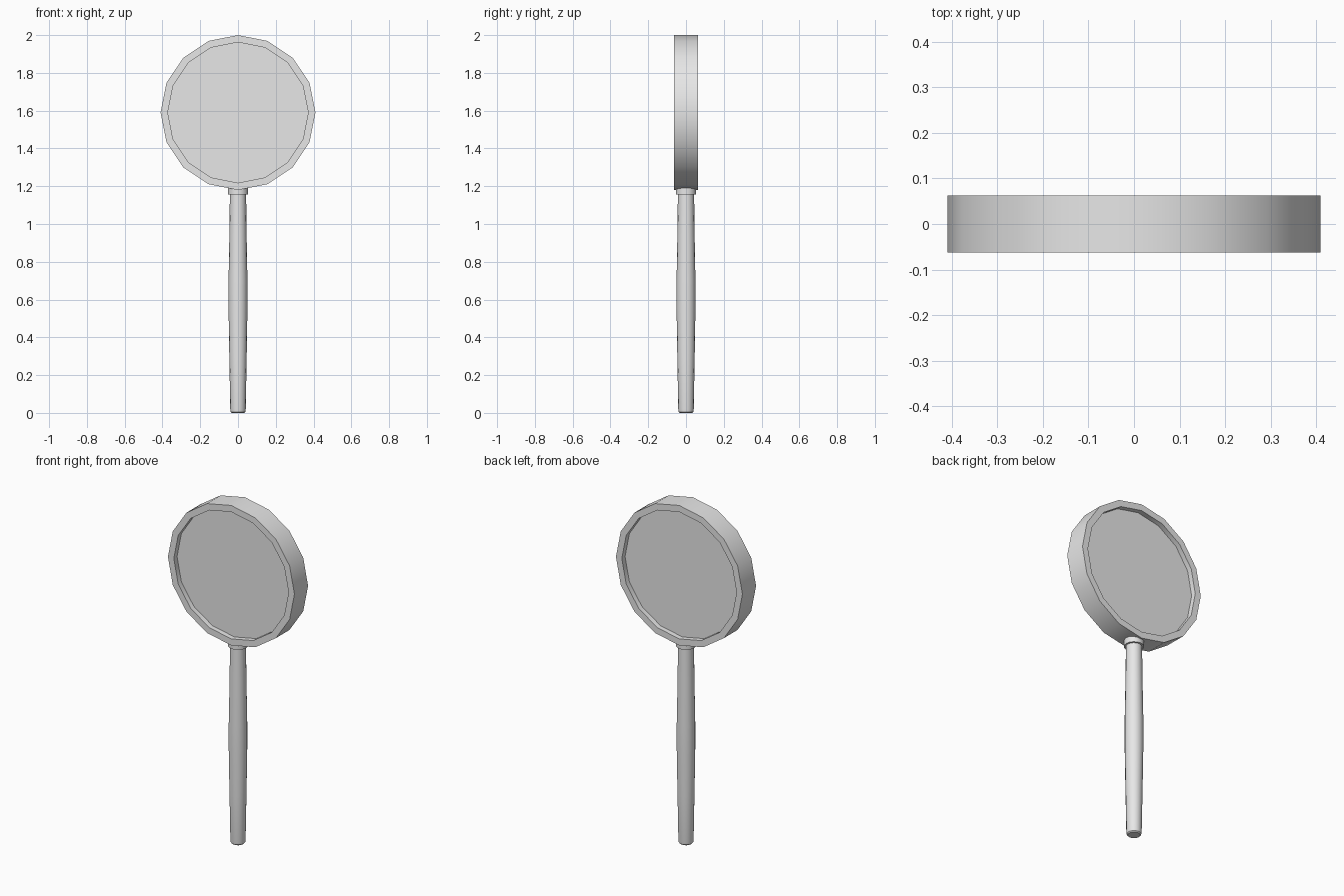
import bpy
import math

if "Cube" in bpy.data.objects:
    bpy.data.objects.remove(bpy.data.objects["Cube"], do_unlink=True)

grey = bpy.data.materials.new("light_grey")
grey.use_nodes = True
colour = (0.8, 0.8, 0.8, 1.0)
grey.diffuse_color = colour
grey.node_tree.nodes["Principled BSDF"].inputs["Base Color"].default_value = colour


def lathe(name, profile, sides, closed=False):
    """Spin (radius, height) points about z; open profiles get end caps."""
    verts, faces = [], []
    n = len(profile)
    for i in range(sides):
        a = 2 * math.pi * i / sides
        verts += [(r * math.cos(a), r * math.sin(a), h) for r, h in profile]
    for i in range(sides):
        j = (i + 1) % sides
        for k in range(n if closed else n - 1):
            m = (k + 1) % n
            faces.append((i * n + k, j * n + k, j * n + m, i * n + m))
    if not closed:
        faces.append([i * n for i in reversed(range(sides))])
        faces.append([i * n + n - 1 for i in range(sides)])
    mesh = bpy.data.meshes.new(name)
    mesh.from_pydata(verts, [], faces)
    mesh.materials.append(grey)
    obj = bpy.data.objects.new(name, mesh)
    bpy.context.collection.objects.link(obj)
    bpy.ops.object.select_all(action="DESELECT")
    obj.select_set(True)
    bpy.context.view_layer.objects.active = obj
    bpy.ops.object.shade_smooth_by_angle(angle=math.radians(35))
    return obj


# Round head: rim with a recessed lens on both sides
outer, inner, half, recess = 0.41, 0.372, 0.063, 0.033
rim = lathe("rim", [(outer, -half), (outer, half), (inner, half), (inner, -half)], 16, True)
lens = lathe("lens", [(inner, -recess), (inner, recess)], 16)
for part in (rim, lens):
    part.location.z = 2 - outer
    part.rotation_euler.x = math.pi / 2

# Swelling handle with a rounded butt
lathe("handle", [(0.033, 0), (0.039, 0.006), (0.041, 0.02), (0.046, 0.3), (0.05, 0.55),
                 (0.05, 0.7), (0.046, 0.92), (0.043, 1.16)], 16)

# Collar joining handle and rim
lathe("collar", [(0.054, 1.155), (0.054, 1.19)], 16)
